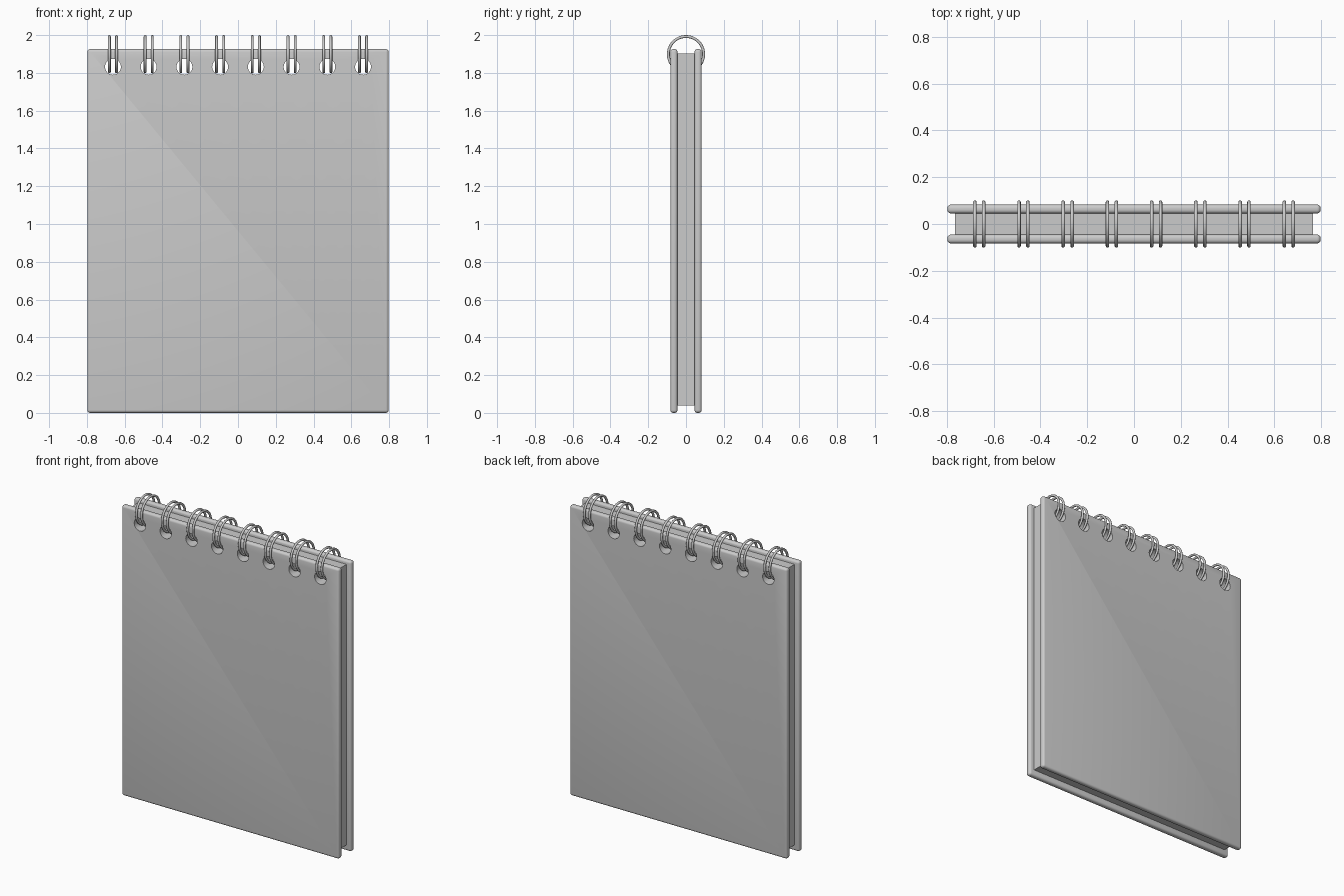
import bpy, bmesh, math
from mathutils import Matrix, Vector

if "Cube" in bpy.data.objects:
    bpy.data.objects.remove(bpy.data.objects["Cube"])

RING_X = [-0.662 + i * 1.324 / 7 for i in range(8)]
HOLE_Z, HOLE_R = 1.832, 0.042


def make_object(name, bm):
    mesh = bpy.data.meshes.new(name)
    bm.to_mesh(mesh)
    bm.free()
    obj = bpy.data.objects.new(name, mesh)
    bpy.context.collection.objects.link(obj)
    return obj


def slab(name, half_x, y0, y1, z0, z1, bevel=0.0):
    bm = bmesh.new()
    size = Vector((2 * half_x, y1 - y0, z1 - z0))
    centre = Vector((0, (y0 + y1) / 2, (z0 + z1) / 2))
    bmesh.ops.create_cube(bm, size=1, matrix=Matrix.Translation(centre) @ Matrix.Diagonal(size).to_4x4())
    if bevel:
        bmesh.ops.bevel(bm, geom=bm.edges[:], offset=bevel, segments=4,
                        profile=0.5, affect='EDGES', clamp_overlap=True)
    return make_object(name, bm)


# Row of round punches for the binding holes
bm = bmesh.new()
for x in RING_X:
    bmesh.ops.create_cone(bm, cap_ends=True, segments=32, radius1=HOLE_R, radius2=HOLE_R, depth=0.5,
                          matrix=Matrix.Translation((x, 0, HOLE_Z)) @ Matrix.Rotation(math.pi / 2, 4, 'X'))
punch = make_object("hole_punch", bm)
punch.hide_render = True

# Covers and page block
parts = [
    slab("front_cover", 0.798, -0.083, -0.045, 0.0, 1.926, 0.015),
    slab("back_cover", 0.798, 0.045, 0.083, 0.0, 1.926, 0.015),
    slab("page_block", 0.765, -0.045, 0.045, 0.04, 1.902),
]
for obj in parts:
    cut = obj.modifiers.new("holes", 'BOOLEAN')
    cut.operation = 'DIFFERENCE'
    cut.solver = 'EXACT'
    cut.object = punch
    bpy.ops.object.select_all(action='DESELECT')
    obj.select_set(True)
    bpy.context.view_layer.objects.active = obj
    bpy.ops.object.modifier_apply(modifier=cut.name)
    bpy.ops.object.shade_smooth_by_angle(angle=math.radians(35))
bpy.data.objects.remove(punch, do_unlink=True)

# Paired wire rings
for i, x in enumerate(RING_X):
    for side, dx in (("left", -0.019), ("right", 0.019)):
        bpy.ops.mesh.primitive_torus_add(major_radius=0.0935, minor_radius=0.0075,
                                         major_segments=48, minor_segments=12,
                                         location=(x + dx, 0, 1.899), rotation=(0, math.pi / 2, 0))
        ring = bpy.context.object
        ring.name = f"binding_ring_{i + 1}_{side}"
        bpy.ops.object.shade_smooth()
